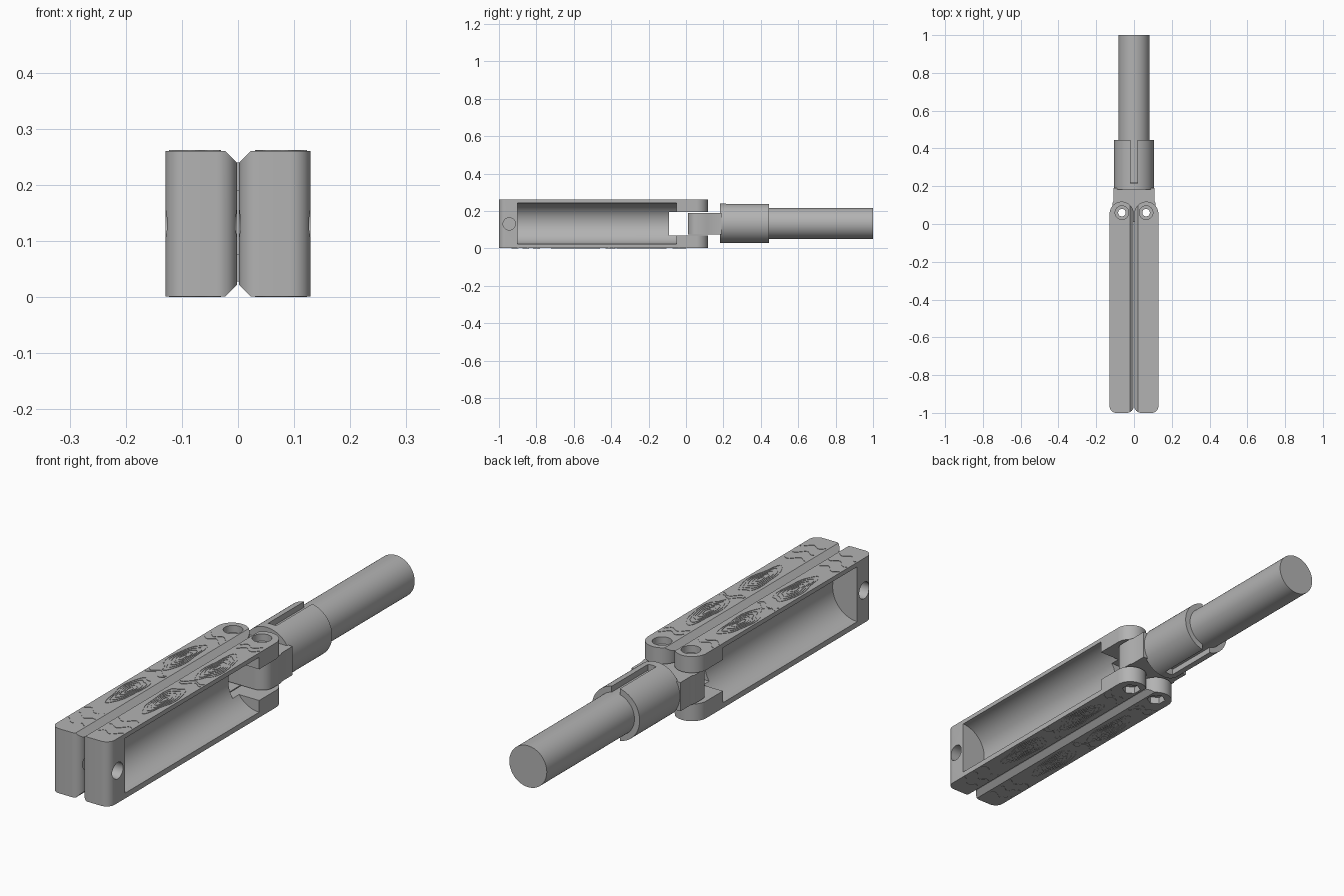
import bpy, bmesh
from math import sin, cos, pi, radians
from mathutils import Matrix, Vector

if "Cube" in bpy.data.objects:
    bpy.data.objects.remove(bpy.data.objects["Cube"])

grey = bpy.data.materials.new("plain grey")
grey.use_nodes = True
colour = (0.45, 0.45, 0.45, 1)
grey.diffuse_color = colour
grey.node_tree.nodes["Principled BSDF"].inputs["Base Color"].default_value = colour

MID = 0.131           # height of the centre line
HEIGHT = 0.262
PIN = (0.064, 0.06)   # hinge pin position
LIFT = 0.0015         # relief of the grain ridges


def to_object(name, bm):
    bmesh.ops.recalc_face_normals(bm, faces=bm.faces)
    mesh = bpy.data.meshes.new(name)
    bm.to_mesh(mesh)
    bm.free()
    mesh.materials.append(grey)
    obj = bpy.data.objects.new(name, mesh)
    bpy.context.collection.objects.link(obj)
    return obj


def prism(name, outline, low, high, axis="z"):
    """Extrude an outline: (x, y) along z, or (x, z) along y."""
    bm = bmesh.new()
    place = (lambda a, b: (a, b, low)) if axis == "z" else (lambda a, b: (a, low, b))
    step = Vector((0, 0, high - low)) if axis == "z" else Vector((0, high - low, 0))
    face = bm.faces.new([bm.verts.new(place(a, b)) for a, b in outline])
    new = bmesh.ops.extrude_face_region(bm, geom=[face])["geom"]
    bmesh.ops.translate(bm, vec=step, verts=[v for v in new if isinstance(v, bmesh.types.BMVert)])
    return to_object(name, bm)


def box(name, x, y, z):
    return prism(name, [(x[0], y[0]), (x[1], y[0]), (x[1], y[1]), (x[0], y[1])], *z)


def cylinder(name, centre, radius, length, axis="z", sides=64):
    bm = bmesh.new()
    turn = {"x": Matrix.Rotation(pi / 2, 4, "Y"), "y": Matrix.Rotation(pi / 2, 4, "X"),
            "z": Matrix.Identity(4)}[axis]
    bmesh.ops.create_cone(bm, cap_ends=True, segments=sides, radius1=radius, radius2=radius,
                          depth=length, matrix=Matrix.Translation(centre) @ turn)
    return to_object(name, bm)


def combine(obj, others, operation="DIFFERENCE"):
    for other in others:
        mod = obj.modifiers.new("cut", "BOOLEAN")
        mod.operation, mod.object, mod.solver = operation, other, "EXACT"
        bpy.context.view_layer.objects.active = obj
        bpy.ops.object.modifier_apply(modifier=mod.name)
        bpy.data.objects.remove(other)


def arc(cx, cy, r, start, end, steps=12):
    angles = [radians(start + (end - start) * i / steps) for i in range(steps + 1)]
    return [(cx + r * cos(a), cy + r * sin(a)) for a in angles]


def smooth(obj):
    bpy.ops.object.select_all(action="DESELECT")
    obj.select_set(True)
    bpy.context.view_layer.objects.active = obj
    bpy.ops.object.shade_smooth_by_angle(angle=radians(30))


def mirror(obj, name):
    copy = obj.copy()
    copy.data = obj.data.copy()
    copy.name = name
    bpy.context.collection.objects.link(copy)
    copy.data.transform(Matrix.Scale(-1, 4, (1, 0, 0)))
    copy.data.flip_normals()


# Handle: bar rounded at the hinge, with long inner edges bevelled
inner, outer, r = 0.002, 0.129, 0.036
outline = (arc(inner + r, -1 + r, r, 180, 270) + arc(outer - r, -1 + r, r, 270, 360)
           + arc(PIN[0] + 0.0015, PIN[1] - 0.005, 0.0635, 0, 180, 32))
handle = prism("left_handle", outline, LIFT, HEIGHT - LIFT)
bevels = [prism("bevel", [(-0.05, z + s * 0.05), (-0.05, z - s * 0.075), (inner - 0.003, z - s * 0.025),
                          (0.024 + 0.05, z + s * 0.05)], -1.1, 0.2, "y")
          for z, s in ((HEIGHT, 1), (0, -1))]
cutters = bevels + [
    cylinder("channel", (outer + 0.001, -0.475, MID + 0.002), 0.11, 0.85, "y", 96),
    box("fork_slot", (-0.05, 0.2), (-0.09, 0.2), (0.07, 0.195)),
    cylinder("magnet_pocket", (outer, -0.945, MID), 0.033, 0.09, "x", 32),
    cylinder("inner_pocket", (inner, -0.945, MID), 0.033, 0.03, "x", 32),
    cylinder("pin_hole", (*PIN, MID), 0.02, 0.5, sides=32),
    cylinder("screw_recess", (*PIN, HEIGHT), 0.036, 0.06, sides=48),
    cylinder("nut_recess", (*PIN, 0), 0.036, 0.06, sides=6),
]
combine(handle, cutters)
smooth(handle)
mirror(handle, "right_handle")


# Wood grain: thin raised ridges on the top and bottom of each handle
def ridge(bm, path, closed, low, high, width=0.0035):
    n = len(path)
    rows = []
    for i, p in enumerate(path):
        a = path[(i - 1) % n] if closed or i else p
        b = path[(i + 1) % n] if closed or i < n - 1 else p
        side = Vector((a[1] - b[1], b[0] - a[0])).normalized() * width / 2
        rows.append([bm.verts.new((p[0] + s * side.x, p[1] + s * side.y, z))
                     for s, z in ((-1, low), (1, low), (1, high), (-1, high))])
    for i in range(n if closed else n - 1):
        a, b = rows[i], rows[(i + 1) % n]
        for k in range(4):
            bm.faces.new((a[k], a[(k + 1) % 4], b[(k + 1) % 4], b[k]))
    if not closed:
        bm.faces.new(rows[0])
        bm.faces.new(rows[-1])


grain = bmesh.new()
for low, high in ((0, 0.003), (HEIGHT - 0.003, HEIGHT)):
    for cy, phase in ((-0.58, 0), (-0.24, 2)):
        for ring in range(1, 6):
            path = []
            for i in range(48):
                t = 2 * pi * i / 48
                wob = 1 + 0.1 * sin(3 * t + phase) + 0.06 * sin(5 * t + phase + ring * 0.3)
                path.append((0.077 + 0.0075 * ring * wob * cos(t), cy + 0.025 * ring * wob * sin(t)))
            ridge(grain, path, True, low, high)
    for k, cy in enumerate((-0.93, -0.87, -0.81, -0.42, -0.4, -0.06, -0.03)):
        path = [(0.032 + 0.09 * i / 16, cy + 0.012 * sin(i * 0.5 + k) + 0.02 * i / 16) for i in range(17)]
        ridge(grain, path, False, low, high)
grain = to_object("left_grain", grain)
mirror(grain, "right_grain")

# Hinge block: two rounded ears widening to a crossbar
ear = PIN[0] - 0.05
outline = (arc(PIN[0], PIN[1], 0.05, 270, 360) + [(PIN[0] + 0.05, 0.11), (0.109, 0.12), (0.109, 0.19)])
outline += [(-x, y) for x, y in reversed(outline)]
block = prism("hinge_block", outline, 0.075, 0.19)
combine(block, [cylinder("pin_hole", (s * PIN[0], PIN[1], MID), 0.02, 0.5, sides=32) for s in (1, -1)])
smooth(block)

# Collar, split by a slot above and below, around the rod
collar = cylinder("collar", (0, 0.3135, MID + 0.003), 0.106, 0.263, "y", 96)
combine(collar, [box("slot", (-0.018, 0.018), (0.215, 0.5), z) for z in ((0.2, 0.3), (-0.1, 0.06))])
smooth(collar)
smooth(cylinder("rod", (0, 0.61, MID + 0.003), 0.083, 0.78, "y", 96))
